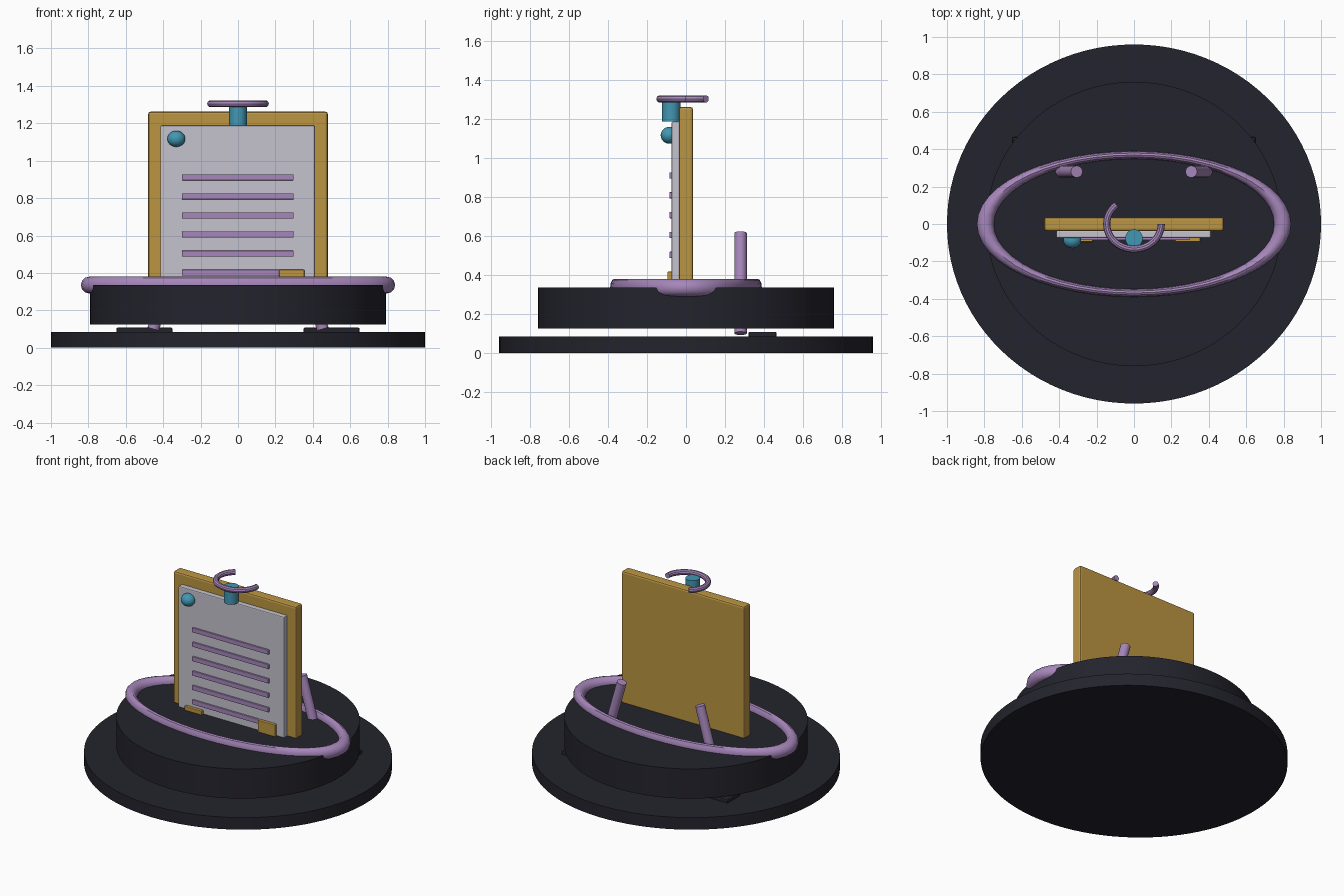
import bpy
import math
from mathutils import Vector

default = bpy.data.objects.get("Cube")
if default:
    bpy.data.objects.remove(default, do_unlink=True)


def material(name, rgb):
    mat = bpy.data.materials.new(name)
    mat.use_nodes = True
    mat.diffuse_color = (*rgb, 1)
    mat.node_tree.nodes["Principled BSDF"].inputs["Base Color"].default_value = (*rgb, 1)
    return mat


DARK = material("dark navy", (0.017, 0.017, 0.026))
LILAC = material("lilac", (0.38, 0.24, 0.49))
GOLD = material("ochre gold", (0.50, 0.30, 0.055))
PAPER = material("pale grey", (0.56, 0.55, 0.62))
TEAL = material("teal blue", (0.055, 0.31, 0.45))


def finish(name, mat, smooth=True):
    obj = bpy.context.object
    obj.name = name
    obj.data.materials.clear()
    obj.data.materials.append(mat)
    bpy.ops.object.transform_apply(location=False, rotation=False, scale=True)
    if smooth:
        bpy.ops.object.shade_smooth_by_angle(angle=math.radians(35))
    return obj


def box(name, mat, low, high, bevel=0.0):
    low, high = Vector(low), Vector(high)
    bpy.ops.mesh.primitive_cube_add(size=1, location=(low + high) / 2)
    bpy.context.object.scale = high - low
    obj = finish(name, mat, smooth=False)
    if bevel:
        mod = obj.modifiers.new("soft edges", 'BEVEL')
        mod.width = bevel
        mod.segments = 2
    return obj


def disc(name, mat, rx, ry, bottom, top, y=0.0, sides=96):
    bpy.ops.mesh.primitive_cylinder_add(vertices=sides, radius=1, depth=top - bottom,
                                        location=(0, y, (bottom + top) / 2))
    bpy.context.object.scale = (rx, ry, 1)
    return finish(name, mat)


def rod(name, mat, start, end, radius):
    start, end = Vector(start), Vector(end)
    axis = end - start
    bpy.ops.mesh.primitive_cylinder_add(vertices=24, radius=radius, depth=axis.length,
                                        location=(start + end) / 2,
                                        rotation=axis.to_track_quat('Z', 'Y').to_euler())
    return finish(name, mat)


# Stacked oval plinth with a narrow gap between its two tiers
disc("base_plate", DARK, 1.0, 0.96, 0, 0.085)
disc("upper_plinth", DARK, 0.79, 0.76, 0.125, 0.335)

# Oval ring sunk halfway into the plinth top
bpy.ops.mesh.primitive_torus_add(major_radius=0.795, minor_radius=0.045, major_segments=48,
                                 minor_segments=12, location=(0, 0, 0.335))
bpy.context.object.scale = (1, 0.464, 1)
finish("oval_ring", LILAC)

# Leaning back posts and the pads behind them
for side, word in ((1, "left"), (-1, "right")):
    rod(word + "_post", LILAC, (side * 0.453, 0.28, 0.1), (side * 0.306, 0.28, 0.615), 0.032)
    pad_x = sorted((side * 0.35, side * 0.65))
    box(word + "_pad", DARK, (pad_x[0], 0.32, 0.075), (pad_x[1], 0.465, 0.108), 0.008)

# Upright board with its sheet
box("board", GOLD, (-0.48, -0.037, 0.3), (0.48, 0.036, 1.262), 0.012)
box("sheet", PAPER, (-0.415, -0.074, 0.3), (0.412, -0.034, 1.187), 0.006)

# Raised writing lines
for i in range(6):
    z = 0.401 + i * 0.102
    box("sheet_line_%d" % (i + 1), LILAC, (-0.3, -0.086, z - 0.016), (0.297, -0.07, z + 0.016), 0.003)

# Tabs at the foot of the sheet
box("left_tab", GOLD, (0.22, -0.095, 0.31), (0.355, -0.07, 0.417), 0.004)
box("right_tab", GOLD, (-0.355, -0.095, 0.3), (-0.22, -0.07, 0.362), 0.004)

# Round pin on the sheet corner
bpy.ops.mesh.primitive_uv_sphere_add(segments=24, ring_count=16, radius=1, location=(-0.33, -0.086, 1.117))
bpy.context.object.scale = (0.048, 0.044, 0.043)
finish("corner_pin", TEAL)

# Top peg
disc("top_peg", TEAL, 0.047, 0.047, 1.188, 1.3, y=-0.076, sides=32)

# Open hanging hook, swept along an arc
curve = bpy.data.curves.new("hook_path", 'CURVE')
curve.dimensions = '3D'
curve.bevel_depth = 0.019
curve.bevel_resolution = 3
curve.use_fill_caps = True
spline = curve.splines.new('POLY')
steps = 32
spline.points.add(steps)
for i, point in enumerate(spline.points):
    a = math.radians(130 + 230 * i / steps)
    point.co = (0.146 * math.cos(a), 0.134 * math.sin(a), 1.304, 1)
hook = bpy.data.objects.new("hanging_hook", curve)
bpy.context.collection.objects.link(hook)
bpy.ops.object.select_all(action='DESELECT')
hook.select_set(True)
bpy.context.view_layer.objects.active = hook
bpy.ops.object.convert(target='MESH')
finish("hanging_hook", LILAC)
